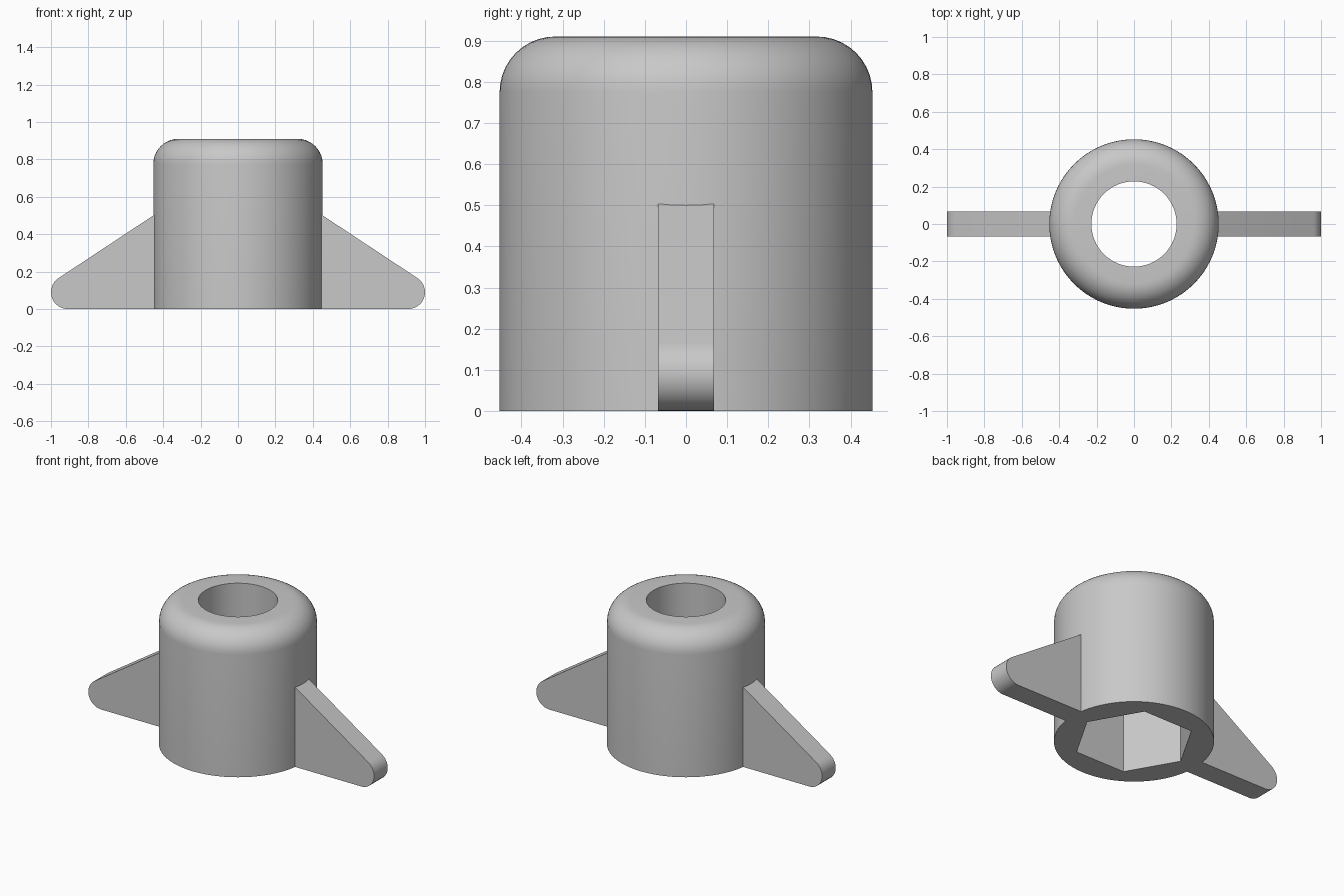
import bpy, bmesh
from math import sin, cos, pi, atan2, acos, hypot
from mathutils import Matrix

cube = bpy.data.objects.get("Cube")
if cube:
    bpy.data.objects.remove(cube, do_unlink=True)

HEIGHT, RADIUS, FILLET = 0.91, 0.453, 0.135
BORE, HEX, HEX_DEPTH = 0.228, 0.345, 0.46
WING_T, WING_H, TIP_R = 0.136, 0.5, 0.09

grey = bpy.data.materials.new("light_grey")
grey.use_nodes = True
colour = (0.58, 0.58, 0.58, 1)
grey.diffuse_color = colour
grey.node_tree.nodes["Principled BSDF"].inputs["Base Color"].default_value = colour


def add_object(name, bm):
    bmesh.ops.recalc_face_normals(bm, faces=bm.faces)
    mesh = bpy.data.meshes.new(name)
    bm.to_mesh(mesh)
    bm.free()
    obj = bpy.data.objects.new(name, mesh)
    bpy.context.collection.objects.link(obj)
    mesh.materials.append(grey)
    return obj


def prism(name, sides, radius, z0, z1):
    bm = bmesh.new()
    bmesh.ops.create_cone(bm, cap_ends=True, segments=sides, radius1=radius, radius2=radius,
                          depth=z1 - z0, matrix=Matrix.Translation((0, 0, (z0 + z1) / 2)))
    # Put a corner on the x axis
    first = bm.verts[:][0].co
    bmesh.ops.rotate(bm, verts=bm.verts, matrix=Matrix.Rotation(-atan2(first.y, first.x), 3, 'Z'))
    return add_object(name, bm)


def activate(obj):
    bpy.ops.object.select_all(action='DESELECT')
    obj.select_set(True)
    bpy.context.view_layer.objects.active = obj


def smooth(obj):
    activate(obj)
    bpy.ops.object.shade_smooth_by_angle(angle=0.5)


# Hub: cylinder with a rounded top rim
hub = prism("hub", 72, RADIUS, 0, HEIGHT)
bm = bmesh.new()
bm.from_mesh(hub.data)
rim = [e for e in bm.edges if all(v.co.z > HEIGHT - 0.01 for v in e.verts)]
bmesh.ops.bevel(bm, geom=rim, offset=FILLET, segments=10, profile=0.5, affect='EDGES')
bm.to_mesh(hub.data)
bm.free()

# Round bore through the top and hexagonal nut pocket in the base
cutters = [prism("bore_cutter", 64, BORE, HEX_DEPTH - 0.1, HEIGHT + 0.1),
           prism("hex_cutter", 6, HEX, -0.1, HEX_DEPTH)]
activate(hub)
for cutter in cutters:
    mod = hub.modifiers.new(cutter.name, 'BOOLEAN')
    mod.operation, mod.solver, mod.object = 'DIFFERENCE', 'EXACT', cutter
    bpy.ops.object.modifier_apply(modifier=mod.name)
for cutter in cutters:
    bpy.data.objects.remove(cutter, do_unlink=True)
smooth(hub)

# Wings: sloped fins with rounded tips
cx, cz = 1 - TIP_R, TIP_R
dx, dz = RADIUS - cx, WING_H - cz
tangent = atan2(dz, dx) - acos(TIP_R / hypot(dx, dz))
arc = [-pi / 2 + (tangent + pi / 2) * i / 14 for i in range(15)]
root_x = RADIUS - 0.03
root_z = WING_H + 0.03 * cos(tangent) / sin(tangent)
profile = [(root_x, 0)] + [(cx + TIP_R * cos(a), cz + TIP_R * sin(a)) for a in arc]
profile.append((root_x, root_z))

for name, side in (("left_wing", 1), ("right_wing", -1)):
    bm = bmesh.new()
    face = bm.faces.new([bm.verts.new((side * x, -WING_T / 2, z)) for x, z in profile])
    fin = bmesh.ops.extrude_face_region(bm, geom=[face])
    moved = [g for g in fin["geom"] if isinstance(g, bmesh.types.BMVert)]
    bmesh.ops.translate(bm, verts=moved, vec=(0, WING_T, 0))
    smooth(add_object(name, bm))
